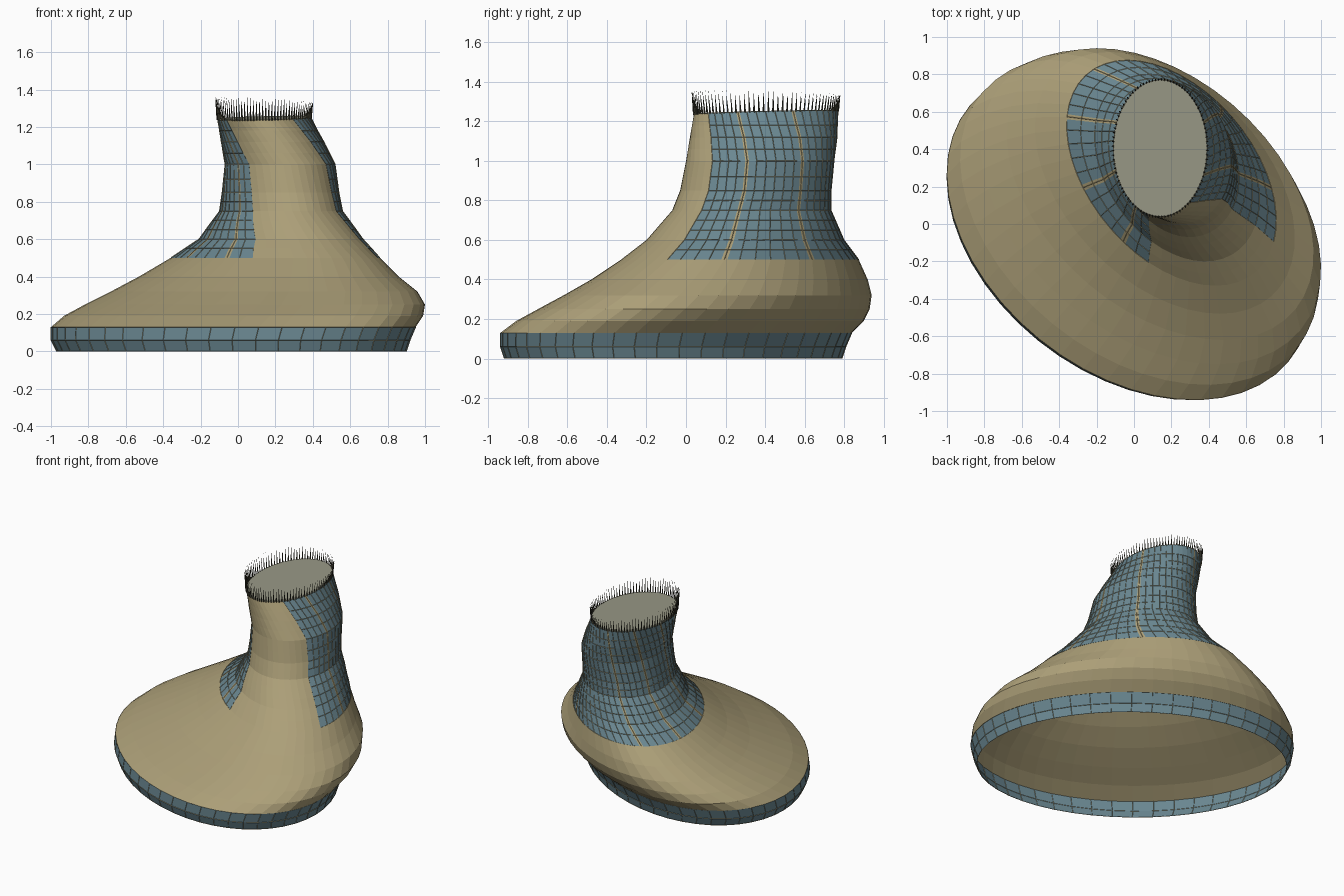
import bpy, bmesh, math

if "Cube" in bpy.data.objects:
    bpy.data.objects.remove(bpy.data.objects["Cube"])

# Colours
def mat(name, rgb):
    m = bpy.data.materials.new(name)
    lin = [((c / 255 + 0.055) / 1.055) ** 2.4 for c in rgb]
    m.diffuse_color = (*lin, 1)
    m.use_nodes = True
    m.node_tree.nodes["Principled BSDF"].inputs["Base Color"].default_value = m.diffuse_color
    return m

TAN = mat("tan_fabric", (172, 159, 120))
BLUE = mat("dusty_blue", (106, 135, 145))
GREY = mat("grey_lining", (152, 152, 134))
DARK = mat("dark_fringe", (72, 70, 56))

# Cross-sections: z, x min, x max, y min, y max, skew (deg), twist (deg)
SECTIONS = [
    (0.00, -0.97, 0.90, -0.92, 0.79, -21, 0),
    (0.06, -1.00, 0.92, -0.94, 0.81, -21, 0),
    (0.13, -1.00, 0.95, -0.94, 0.84, -21, 0),
    (0.19, -0.93, 0.99, -0.86, 0.90, -22, 0),
    (0.25, -0.82, 1.00, -0.75, 0.93, -23, 0),
    (0.32, -0.68, 0.96, -0.62, 0.94, -24, 0),
    (0.40, -0.53, 0.86, -0.48, 0.92, -25, 0),
    (0.50, -0.36, 0.76, -0.33, 0.875, -25, 0),
    (0.60, -0.21, 0.67, -0.20, 0.80, -20, -3),
    (0.75, -0.10, 0.56, -0.07, 0.735, -12, -8),
    (0.85, -0.085, 0.54, -0.03, 0.735, -9, -9),
    (1.00, -0.07, 0.52, 0.00, 0.75, -6, -12),
    (1.12, -0.09, 0.46, 0.02, 0.765, -3, -19),
    (1.245, -0.11, 0.39, 0.04, 0.77, 0, -28),
]
SEGS, STEP, START = 48, 7.5, -25
STRIPES = (4, 10, 20, 25, 30, 34)   # columns carrying a tan stripe
BACK = 36                           # columns 0..36 wrap the back in blue

def section(z):
    for a, b in zip(SECTIONS, SECTIONS[1:]):
        if z <= b[0] + 1e-6:
            f = (z - a[0]) / (b[0] - a[0])
            return [p + (q - p) * f for p, q in zip(a, b)]

def point(z, deg):
    _, x0, x1, y0, y1, skew, twist = section(z)
    t, h = math.radians(deg + twist), math.radians(skew / 2)
    x = (x0 + x1) / 2 + (x1 - x0) / 2 * math.cos(t - h)
    y = (y0 + y1) / 2 + (y1 - y0) / 2 * math.sin(t + h)
    tilt = (0.02 * x + 0.025 * (y - 0.4)) if z > 1.2 else 0
    return (x, y, z + tilt)

def finish(name, bm, mats):
    me = bpy.data.meshes.new(name)
    bm.to_mesh(me)
    bm.free()
    for m in mats:
        me.materials.append(m)
    ob = bpy.data.objects.new(name, me)
    bpy.context.collection.objects.link(ob)
    return ob

# Loft between chosen heights; color(column index, is_stripe) gives material or None
def loft(name, heights, columns, mats, color):
    bm = bmesh.new()
    rings = [[bm.verts.new(point(z, d)) for d, _, _ in columns] for z in heights]
    n = len(columns)
    for lo, hi in zip(rings, rings[1:]):
        for i in range(n):
            c = color(columns[i][1], columns[i][2])
            if c is None:
                continue
            j = (i + 1) % n
            bm.faces.new((lo[i], lo[j], hi[j], hi[i])).material_index = c
    bmesh.ops.delete(bm, geom=[v for v in bm.verts if not v.link_faces], context='VERTS')
    return finish(name, bm, mats)

# Columns: plain, and with narrow stripe columns inserted
plain = [(START + STEP * k, k, False) for k in range(SEGS)]
striped = []
for d, k, _ in plain:
    if k in STRIPES:
        striped += [(d - 1.5, k, True), (d + 1.5, k, False)]
    else:
        striped.append((d, k, False))

sole_z = [0, 0.06, 0.13]
foot_z = [0.13, 0.19, 0.25, 0.32, 0.40, 0.50]
shaft_z = [0.50, 0.55, 0.60, 0.65, 0.70, 0.75, 0.80, 0.85, 0.92, 1.0, 1.06, 1.12, 1.18, 1.245]

loft("sole_band", sole_z, plain, [BLUE], lambda k, s: 0)
loft("foot", foot_z, plain, [TAN], lambda k, s: 0)
loft("shaft", shaft_z, striped, [TAN, BLUE],
     lambda k, s: 1 if k < BACK and not s else 0)

# Fine stitched grid over the blue areas
for name, zs, last in (("sole_stitching", sole_z, SEGS), ("shaft_stitching", shaft_z, BACK)):
    ob = loft(name, zs, plain, [TAN], lambda k, s: 0 if k < last else None)
    w = ob.modifiers.new("stitch", 'WIREFRAME')
    w.thickness = 0.004
    w.use_even_offset = False

# Lining disc closing the top
bm = bmesh.new()
bm.faces.new([bm.verts.new(point(1.245, d)) for d, _, _ in striped])
finish("top_lining", bm, [GREY])

# Fringe of thin upright spikes round the opening
bm = bmesh.new()
COUNT = 96
for i in range(COUNT):
    d = 360 * i / COUNT
    x, y, z = point(1.245, d)
    ox, oy = x - 0.14, y - 0.405
    r = math.hypot(ox, oy)
    ox, oy = ox / r, oy / r
    w = 0.005
    top = 1.345 - 0.05 * (x - 0.14) - 0.025 * (y - 0.4)
    base = [bm.verts.new((x + w * a, y + w * b, z - 0.005))
            for a, b in ((ox, oy), (-oy, ox), (-ox, -oy), (oy, -ox))]
    tip = bm.verts.new((x + 0.012 * ox, y + 0.012 * oy, top))
    for a in range(4):
        bm.faces.new((base[a], base[(a + 1) % 4], tip))
finish("fringe", bm, [DARK])
